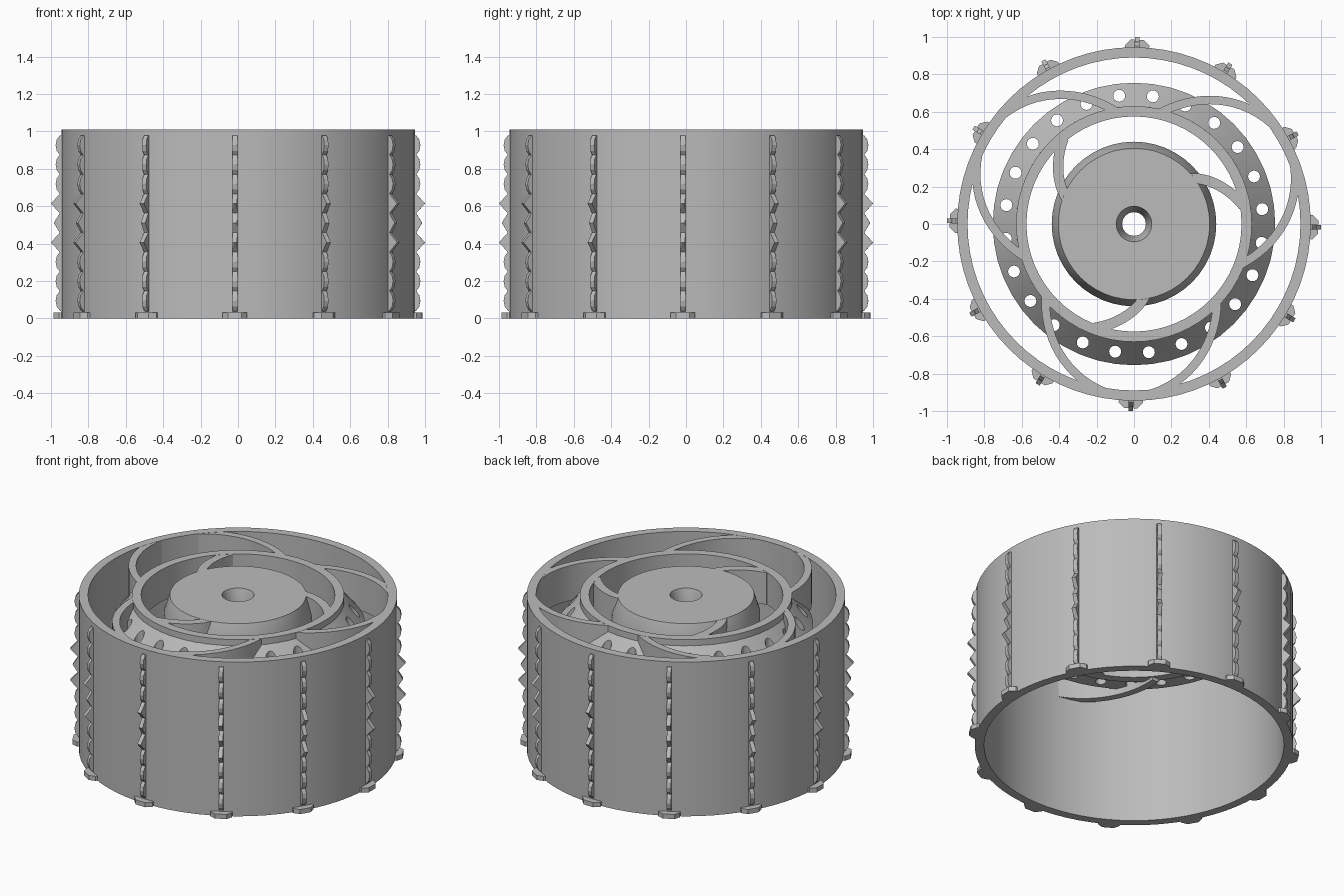
import bpy, bmesh
from math import cos, sin, pi, radians
from mathutils import Vector, Matrix
from mathutils.geometry import interpolate_bezier

if "Cube" in bpy.data.objects:
    bpy.data.objects.remove(bpy.data.objects["Cube"])

TOP = 1.01

grey = bpy.data.materials.new("plain_grey")
grey.use_nodes = True
grey.diffuse_color = (0.5, 0.5, 0.5, 1)
grey.node_tree.nodes["Principled BSDF"].inputs["Base Color"].default_value = (0.5, 0.5, 0.5, 1)


def finish(name, bm, smooth=True):
    bmesh.ops.recalc_face_normals(bm, faces=bm.faces)
    mesh = bpy.data.meshes.new(name)
    bm.to_mesh(mesh)
    bm.free()
    mesh.materials.append(grey)
    ob = bpy.data.objects.new(name, mesh)
    bpy.context.collection.objects.link(ob)
    if smooth:
        bpy.ops.object.select_all(action='DESELECT')
        ob.select_set(True)
        bpy.context.view_layer.objects.active = ob
        bpy.ops.object.shade_smooth_by_angle(angle=radians(30))
    return ob


def lathe(name, profile, n):
    """Turn a closed (radius, height) outline about the z axis."""
    bm = bmesh.new()
    rings = [[bm.verts.new((r * cos(2 * pi * i / n), r * sin(2 * pi * i / n), z))
              for r, z in profile] for i in range(n)]
    m = len(profile)
    for i in range(n):
        a, b = rings[i], rings[(i + 1) % n]
        for j in range(m):
            k = (j + 1) % m
            bm.faces.new((a[j], b[j], b[k], a[k]))
    return finish(name, bm)


def prism(bm, outline, offset):
    """Extrude a closed outline of 3D points."""
    base = bm.faces.new([bm.verts.new(p) for p in outline])
    ext = bmesh.ops.extrude_face_region(bm, geom=[base])["geom"]
    moved = [v for v in ext if isinstance(v, bmesh.types.BMVert)]
    bmesh.ops.translate(bm, verts=moved, vec=offset)


def blade(name, controls, width, z0, z1, turn, axis=None):
    """Upright curved wall along a Bezier path, turned about z, mirrored if asked."""
    pts = interpolate_bezier(*[Vector((x, y, 0)) for x, y in controls], 16)
    left, right = [], []
    for i, p in enumerate(pts):
        t = (pts[min(i + 1, 15)] - pts[max(i - 1, 0)]).normalized()
        side = Vector((-t.y, t.x, 0)) * width / 2
        left.append(p + side)
        right.append(p - side)
    m = Matrix.Rotation(radians(turn), 3, 'Z')
    if axis is not None:
        r = Matrix.Rotation(radians(axis), 3, 'Z')
        m = m @ r @ Matrix.Diagonal((1, -1, 1)) @ r.inverted()
    bm = bmesh.new()
    prism(bm, [m @ p + Vector((0, 0, z0)) for p in left + right[::-1]], (0, 0, z1 - z0))
    finish(name, bm)


# Drum, inner ring and hub
lathe("drum", [(.89, 0), (.945, 0), (.945, TOP), (.89, TOP)], 72)
lathe("inner_ring", [(.575, .8), (.63, .8), (.63, TOP), (.575, TOP)], 64)
lathe("hub", [(.063, .8), (.44, .8), (.44, .9), (.405, TOP), (.095, TOP), (.063, .9)], 48)

# Sloping flange with a circle of drilled holes
flange = lathe("flange", [(.6, .82), (.755, .82), (.63, .97), (.6, .97)], 48)
bm = bmesh.new()
for i in range(24):
    a = radians(6.6 + 15 * i)
    bmesh.ops.create_cone(bm, cap_ends=True, segments=16, radius1=.032, radius2=.032, depth=1,
                          matrix=Matrix.Translation((.69 * cos(a), .69 * sin(a), .9)))
cutter = finish("hole_cutter", bm, False)
cutter.hide_render = True
mod = flange.modifiers.new("holes", 'BOOLEAN')
mod.operation = 'DIFFERENCE'
mod.solver = 'EXACT'
mod.object = cutter
bpy.ops.object.select_all(action='DESELECT')
flange.select_set(True)
bpy.context.view_layer.objects.active = flange
bpy.ops.object.modifier_apply(modifier=mod.name)
bpy.data.objects.remove(cutter)

# Curved spokes: mirrored pairs out to the drum, single ones in to the hub
outer_path = [(-.08, .59), (-.25, .71), (-.5, .74), (-.70, .585)]
inner_path = [(.07, -.36), (.03, -.47), (-.1, -.54), (-.21, -.555)]
for k in range(3):
    turn = 120 * k
    blade(f"outer_spoke_a_{k}", outer_path, .045, .78, TOP - .001, turn)
    blade(f"outer_spoke_b_{k}", outer_path, .045, .78, TOP - .001, turn, axis=88)
    blade(f"inner_spoke_{k}", inner_path, .055, .8, TOP - .001, turn)

# Toothed treads and their foot pads around the drum
tread, pads = bmesh.new(), bmesh.new()
pitch = .104
profile = [(.93, .03)]
for i in range(9):
    z = .094 + pitch * i
    if i in (3, 5):
        profile += [(.953, z - pitch / 2), (1.0, z)]
    elif i == 4:
        profile += [(.953, z - pitch / 2), (.985, z)]
    else:
        profile += [(.953, z - pitch / 2), (.969, z - .03), (.975, z), (.969, z + .03)]
profile += [(.953, .978), (.93, .978)]
pad = [(.92, -.065), (.955, -.065), (.985, -.035), (.985, .035), (.955, .065), (.92, .065)]
for i in range(12):
    m = Matrix.Rotation(radians(30 * i - 1), 3, 'Z')
    prism(tread, [m @ Vector((r, -.013, z)) for r, z in profile], m @ Vector((0, .026, 0)))
    prism(pads, [m @ Vector((x, y, 0)) for x, y in pad], (0, 0, .03))
finish("treads", tread, False)
finish("foot_pads", pads, False)
